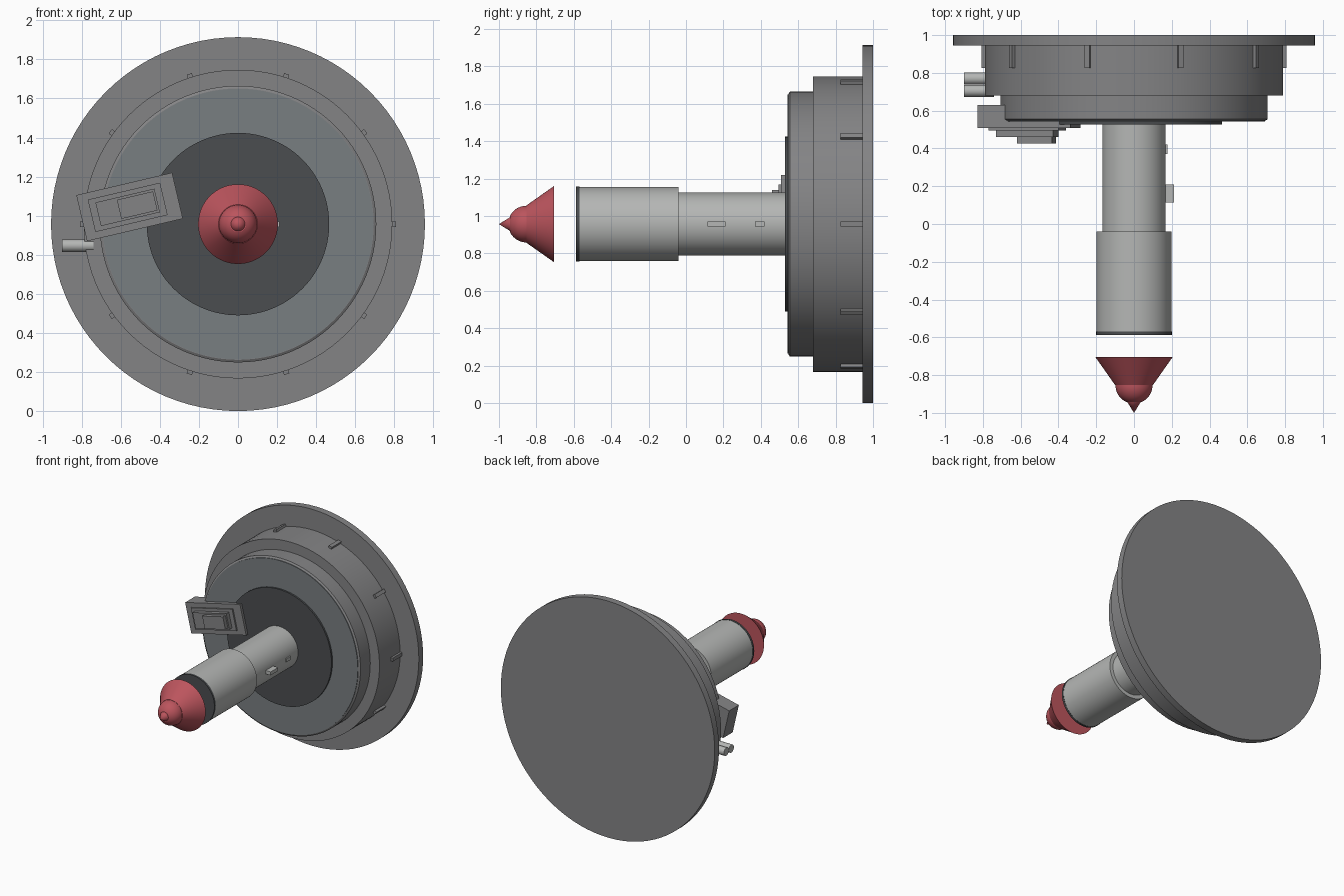
import bpy, bmesh, math
from mathutils import Matrix, Vector

if "Cube" in bpy.data.objects:
    bpy.data.objects.remove(bpy.data.objects["Cube"])

ZC = 0.957   # height of the main axis, which runs along y
SEG = 96


def material(name, rgb):
    m = bpy.data.materials.new(name)
    m.diffuse_color = (*rgb, 1)
    m.use_nodes = True
    m.node_tree.nodes["Principled BSDF"].inputs["Base Color"].default_value = m.diffuse_color
    return m


RED = material("red", (0.50, 0.09, 0.11))
DARK = material("dark_grey", (0.07, 0.075, 0.08))
MID = material("mid_grey", (0.23, 0.23, 0.235))
PANEL = material("blue_grey", (0.19, 0.21, 0.22))
LIGHT = material("light_grey", (0.46, 0.47, 0.46))


def finish(bm, name, mat, smooth=True):
    bmesh.ops.recalc_face_normals(bm, faces=bm.faces)
    me = bpy.data.meshes.new(name)
    bm.to_mesh(me)
    bm.free()
    ob = bpy.data.objects.new(name, me)
    bpy.context.collection.objects.link(ob)
    me.materials.append(mat)
    if smooth:
        bpy.ops.object.select_all(action='DESELECT')
        ob.select_set(True)
        bpy.context.view_layer.objects.active = ob
        bpy.ops.object.shade_smooth_by_angle(angle=math.radians(25))
    return ob


def lathe(name, profile, mat):
    """Revolve (radius, y) points around the main axis."""
    bm = bmesh.new()
    verts = [bm.verts.new((r, y, ZC)) for r, y in profile]
    edges = [bm.edges.new(p) for p in zip(verts, verts[1:])]
    bmesh.ops.spin(bm, geom=verts + edges, cent=(0, 0, ZC), axis=(0, 1, 0),
                   angle=math.tau, steps=SEG, use_merge=True)
    bmesh.ops.remove_doubles(bm, verts=bm.verts, dist=1e-5)
    return finish(bm, name, mat)


def disc(name, r, y0, y1, mat):
    return lathe(name, [(0, y0), (r, y0), (r, y1), (0, y1)], mat)


def box(name, x, y, z, mat, pivot=(0, 0, 0), angle=0):
    """Box from (min, max) ranges, turned about y and moved to the pivot."""
    bm = bmesh.new()
    bmesh.ops.create_cube(bm, size=1)
    mid = Vector([(a + b) / 2 for a, b in (x, y, z)])
    size = [b - a for a, b in (x, y, z)]
    bm.transform(Matrix.Translation(pivot) @ Matrix.Rotation(angle, 4, 'Y')
                 @ Matrix.Translation(mid) @ Matrix.Diagonal((*size, 1)))
    return finish(bm, name, mat, smooth=False)


# Wall flange and stepped drum
disc("flange", 0.957, 0.945, 1.0, MID)
disc("drum", 0.79, 0.68, 0.95, MID)
lathe("front_step", [(0, 0.547), (0.695, 0.547), (0.708, 0.555),
                     (0.708, 0.69), (0, 0.69)], MID)
disc("front_panel", 0.693, 0.542, 0.56, PANEL)
disc("centre_plate", 0.467, 0.528, 0.55, DARK)

# Ribs around the drum
for i in range(10):
    box(f"drum_rib_{i}", (0.77, 0.808), (0.825, 0.945), (-0.014, 0.014), MID,
        (0, 0, ZC), math.radians(36 * i))

# Shaft, sleeve and dark end cap
disc("shaft", 0.168, -0.05, 0.535, LIGHT)
disc("sleeve", 0.198, -0.575, -0.04, LIGHT)
disc("sleeve_end", 0.2, -0.587, -0.57, DARK)
box("shaft_lug_large", (0.15, 0.212), (0.115, 0.21), (-0.014, 0.014), LIGHT, (0, 0, ZC))
box("shaft_lug_small", (0.15, 0.177), (0.37, 0.42), (-0.014, 0.014), LIGHT, (0, 0, ZC))

# Red nose: cone, dome and pointed tip in one profile
dome = [(0.098 * math.cos(math.radians(a)), -0.853 - 0.098 * math.sin(math.radians(a)))
        for a in range(0, 66, 5)]
lathe("nose", [(0, -0.705), (0.204, -0.705), (0.1, -0.853)] + dome
      + [(0.036, -0.942), (0, -1.0)], RED)

# Tilted control box with stacked raised panels
P, TILT = (-0.555, 0, 1.045), math.radians(-13.2)
box("control_box", (-0.252, 0.252), (0.507, 0.63), (-0.121, 0.121), MID, P, TILT)
box("control_panel", (-0.2, 0.18), (0.495, 0.52), (-0.085, 0.085), MID, P, TILT)
box("control_plate", (-0.165, 0.145), (0.46, 0.50), (-0.062, 0.062), MID, P, TILT)
box("control_button", (-0.055, 0.135), (0.427, 0.47), (-0.05, 0.05), MID, P, TILT)

# Pair of side pipes
for i, y in enumerate((0.705, 0.77)):
    bm = bmesh.new()
    bmesh.ops.create_cone(bm, cap_ends=True, segments=32, radius1=0.032, radius2=0.032,
                          depth=0.16, matrix=Matrix.Translation((-0.82, y, 0.847))
                          @ Matrix.Rotation(math.pi / 2, 4, 'Y'))
    finish(bm, f"side_pipe_{i}", LIGHT)
